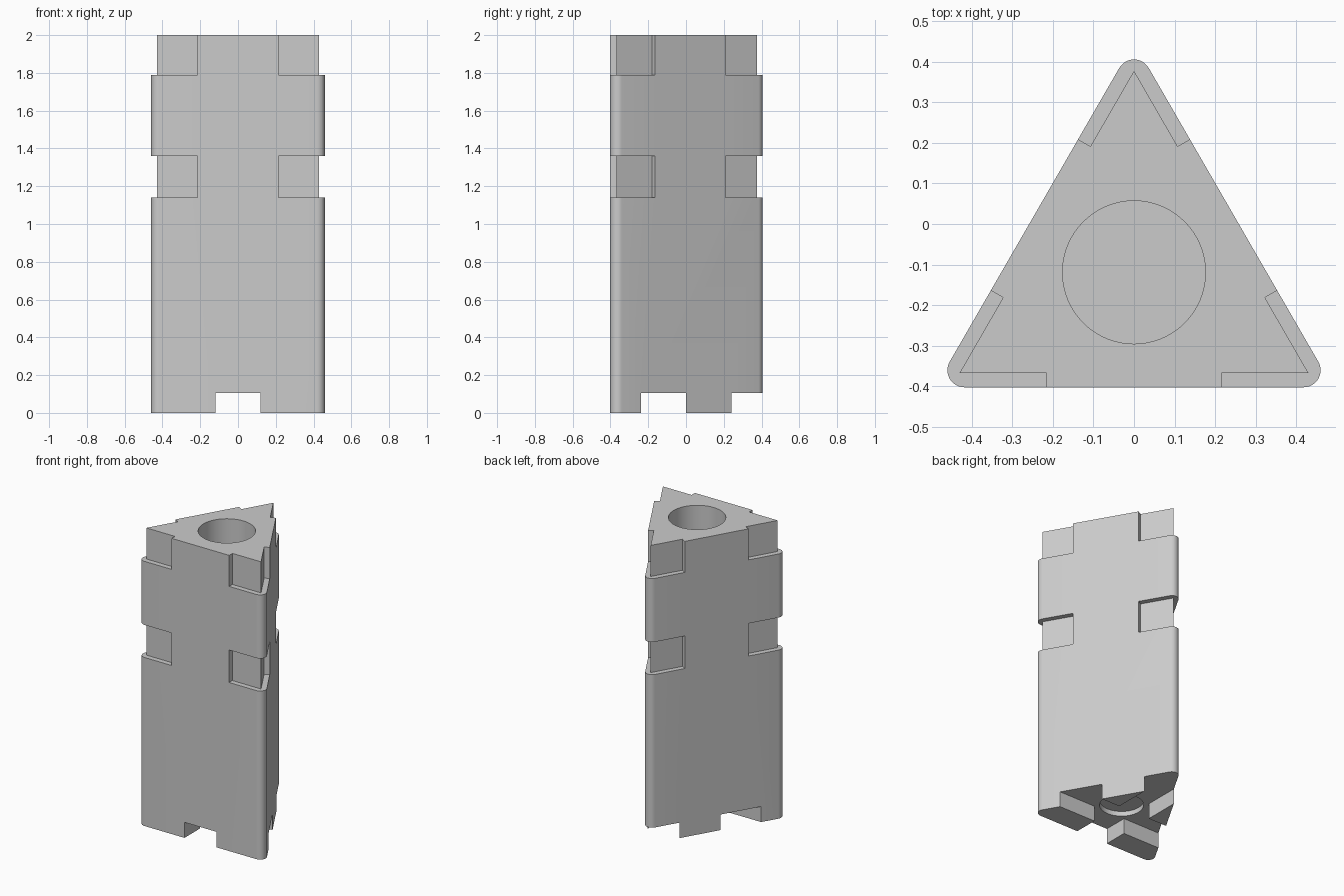
import bpy, bmesh, math
from mathutils import Matrix, Vector

old = bpy.data.objects.get("Cube")
if old:
    bpy.data.objects.remove(old)

CENTRE_Y = -0.119      # axis of the triangular prism
INRADIUS = 0.283       # axis to each flat side
ROUND = 0.042          # corner radius
HEIGHT = 2.0

grey = bpy.data.materials.new("plain grey")
grey.use_nodes = True
colour = (0.6, 0.6, 0.6, 1)
grey.diffuse_color = colour
grey.node_tree.nodes["Principled BSDF"].inputs["Base Color"].default_value = colour


def make_object(name, bm):
    bmesh.ops.recalc_face_normals(bm, faces=bm.faces[:])
    mesh = bpy.data.meshes.new(name)
    bm.to_mesh(mesh)
    bm.free()
    mesh.materials.append(grey)
    obj = bpy.data.objects.new(name, mesh)
    bpy.context.collection.objects.link(obj)
    return obj


def box(name, low, high, turn=0.0):
    """Box given around the prism axis, then turned about that axis."""
    low, high = Vector(low), Vector(high)
    bm = bmesh.new()
    bmesh.ops.create_cube(bm, size=1)
    matrix = (Matrix.Translation((0, CENTRE_Y, 0)) @ Matrix.Rotation(turn, 4, "Z")
              @ Matrix.Translation((low + high) / 2)
              @ Matrix.Diagonal((*(high - low), 1)))
    bm.transform(matrix)
    return make_object(name, bm)


def cylinder(name, radius, bottom, top):
    bm = bmesh.new()
    bmesh.ops.create_cone(bm, cap_ends=True, segments=64, radius1=radius,
                          radius2=radius, depth=top - bottom)
    bm.transform(Matrix.Translation((0, CENTRE_Y, (bottom + top) / 2)))
    return make_object(name, bm)


def cut(target, cutter):
    """Subtract the cutter, bake the result and discard the cutter."""
    mod = target.modifiers.new("cut", "BOOLEAN")
    mod.operation = "DIFFERENCE"
    mod.solver = "EXACT"
    mod.object = cutter
    bpy.context.view_layer.update()
    graph = bpy.context.evaluated_depsgraph_get()
    result = bpy.data.meshes.new_from_object(target.evaluated_get(graph))
    target.modifiers.clear()
    target.data = result
    bpy.data.objects.remove(cutter)


# Rounded triangular prism
bm = bmesh.new()
outline = []
for corner in range(3):
    middle = math.radians(90 + 120 * corner)
    reach = 2 * (INRADIUS - ROUND)
    for step in range(13):
        a = middle + math.radians(-60 + 10 * step)
        outline.append(bm.verts.new((reach * math.cos(middle) + ROUND * math.cos(a),
                                     CENTRE_Y + reach * math.sin(middle) + ROUND * math.sin(a), 0)))
base = bm.faces.new(outline)
swept = bmesh.ops.extrude_face_region(bm, geom=[base])
bmesh.ops.translate(bm, vec=(0, 0, HEIGHT),
                    verts=[v for v in swept["geom"] if isinstance(v, bmesh.types.BMVert)])
body = make_object("triangular_body", bm)

# Shallow notches wrapped around the corners at two heights
for bottom, top in ((1.14, 1.36), (1.79, 2.1)):
    for side in range(3):
        for low_x, high_x in ((0.215, 0.7), (-0.7, -0.215)):
            cut(body, box("notch_cutter", (low_x, -0.5, bottom), (high_x, -0.248, top),
                          side * math.tau / 3))

# Crossed channels under the base, leaving four feet
for turn in (0, math.pi / 2):
    cut(body, box("channel_cutter", (-0.119, -1, -0.1), (0.119, 1, 0.105), turn))

# Round socket in the top and shallow recess underneath
cut(body, cylinder("socket_cutter", 0.176, 1.0, 2.1))
cut(body, cylinder("recess_cutter", 0.136, 0.05, 0.138))

# Smooth the curved walls, keep the edges crisp
body.name = "triangular_body"
bpy.ops.object.select_all(action="DESELECT")
body.select_set(True)
bpy.context.view_layer.objects.active = body
bpy.ops.object.shade_smooth_by_angle(angle=math.radians(30))
